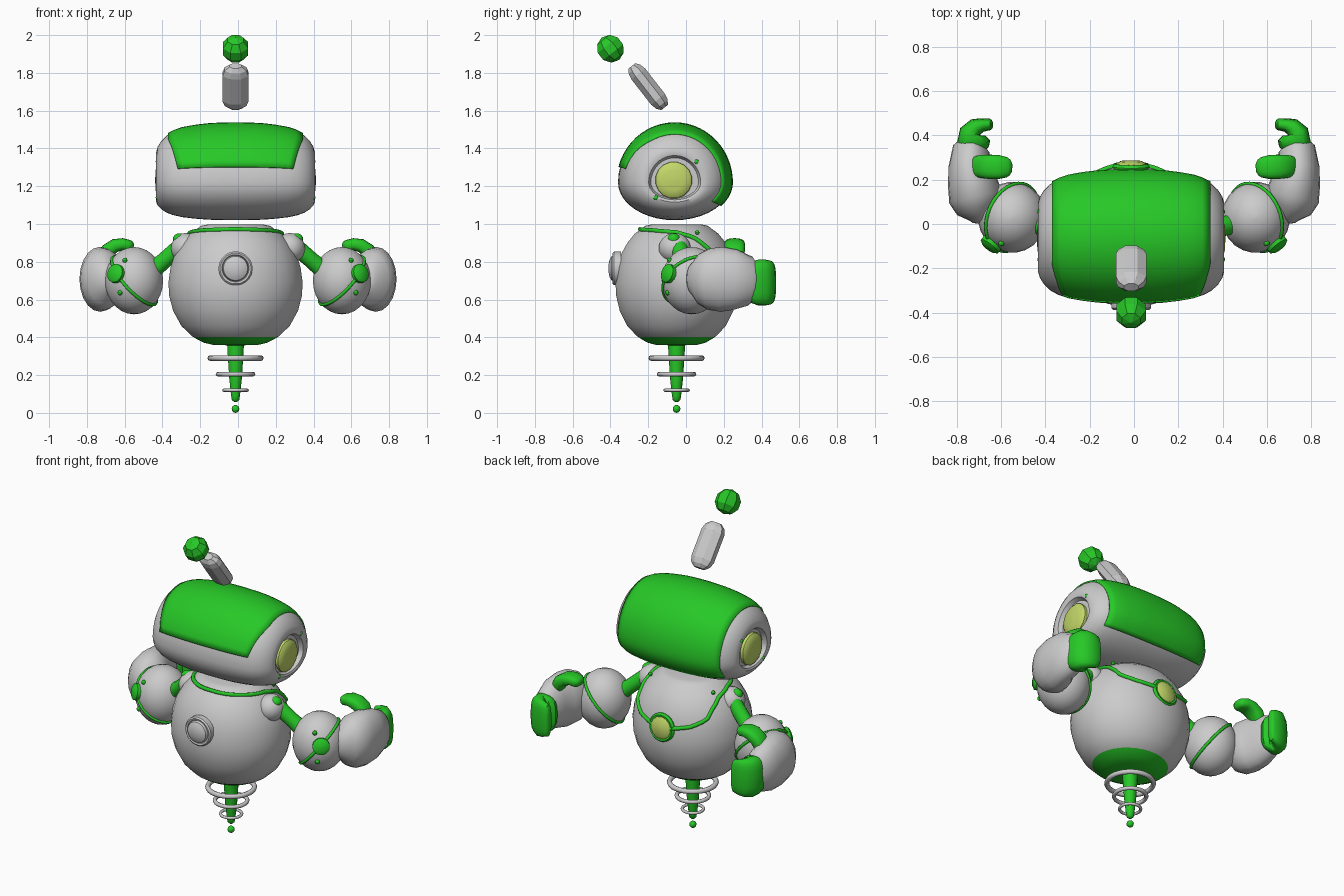
import bpy, bmesh, math
from mathutils import Vector

if "Cube" in bpy.data.objects:
    bpy.data.objects.remove(bpy.data.objects["Cube"])

X0 = -0.013   # centre line of head and body
smooth = []


def material(name, col):
    m = bpy.data.materials.new(name)
    m.diffuse_color = col
    m.use_nodes = True
    m.node_tree.nodes["Principled BSDF"].inputs["Base Color"].default_value = m.diffuse_color
    return m


GREEN = material("green", (0.02, 0.58, 0.02, 1))
LIME = material("lime", (0.54, 0.68, 0.14, 1))


def finish(ob, mat, flat=False, mirror=False, x0=0.0):
    bpy.context.collection.objects.link(ob)
    if mat:
        ob.data.materials.append(mat)
    if mirror:
        ob.modifiers.new("mirror", "MIRROR").use_clip = False
    ob.location.x = x0
    if not flat and ob.type == "MESH":
        smooth.append(ob)
    return ob


def skin(name, rings, mat=None, closed=True, **kw):
    """Bridge a list of equal-length point rings, capping the ends if closed."""
    bm = bmesh.new()
    vs = [[bm.verts.new(p) for p in ring] for ring in rings]
    n = len(vs[0])
    for a, b in zip(vs, vs[1:]):
        for i in range(n if closed else n - 1):
            j = (i + 1) % n
            bm.faces.new((a[i], a[j], b[j], b[i]))
    if closed:
        bm.faces.new(vs[0])
        bm.faces.new(vs[-1])
    bmesh.ops.recalc_face_normals(bm, faces=bm.faces[:])
    me = bpy.data.meshes.new(name)
    bm.to_mesh(me)
    bm.free()
    return finish(bpy.data.objects.new(name, me), mat, **kw)


def lathe(name, profile, mat=None, origin=(0, 0, 0), axis=(0, 0, 1), n=24, sx=1, sy=1, **kw):
    q = Vector(axis).to_track_quat("Z", "Y")
    rings = [[Vector(origin) + q @ Vector((r * sx * math.cos(2 * math.pi * (i + .5) / n),
                                           r * sy * math.sin(2 * math.pi * (i + .5) / n), h))
              for i in range(n)] for r, h in profile]
    return skin(name, rings, mat, **kw)


def ellipsoid(name, c, semi, mat=None, n=24, m=14, **kw):
    prof = [(max(math.sin(math.pi * k / m), .005), -semi[2] * math.cos(math.pi * k / m))
            for k in range(m + 1)]
    return lathe(name, prof, mat, c, n=n, sx=semi[0], sy=semi[1], **kw)


def limb(name, path, mat=None, n=20, power=1.0, **kw):
    """Loft of (x, y, z, side radius, up radius) sections, rounded at both ends."""
    P = [Vector(p[:3]) for p in path]
    rings = []
    for i, p in enumerate(path):
        t = (P[min(i + 1, len(P) - 1)] - P[max(i - 1, 0)]).normalized()
        side = t.cross(Vector((0, 0, 1))).normalized()
        up = side.cross(t)
        end = -1 if i == 0 else 1 if i == len(P) - 1 else 0
        caps = {-1: [(.45, -.5), (.8, -.3), (1, 0)], 0: [(1, 0)], 1: [(1, 0), (.8, .3), (.45, .5)]}[end]
        for k, d in caps:
            ring = []
            for j in range(n):
                a = 2 * math.pi * j / n
                c, s = math.cos(a), math.sin(a)
                c, s = (math.copysign(abs(v) ** power, v) for v in (c, s))
                ring.append(P[i] + t * d * p[3] + side * c * p[3] * k + up * s * p[4] * k)
            rings.append(ring)
    return skin(name, rings, mat, **kw)


def wire(name, pts, r, mat):
    cu = bpy.data.curves.new(name, "CURVE")
    cu.dimensions, cu.bevel_depth, cu.bevel_resolution = "3D", r, 2
    sp = cu.splines.new("POLY")
    sp.points.add(len(pts) - 1)
    for q, p in zip(sp.points, pts):
        q.co = (*p, 1)
    sp.use_cyclic_u = True
    return finish(bpy.data.objects.new(name, cu), mat)


def interp(table, v):
    for (a, fa), (b, fb) in zip(table, table[1:]):
        if v <= b:
            return fa + (fb - fa) * (v - a) / (b - a)
    return table[-1][1]


# head: barrel along x with dished ends
WIDTHS = [(0, 1), (.08, .996), (.15, .984), (.22, .955), (.28, .92), (.33, .865), (.365, .80)]
ENDS = [(.393, .71), (.412, .61), (.42, .52), (.415, .46), (.39, .42)]


def head_point(x, s, a):
    h = .31 if math.sin(a) > 0 else .20
    return Vector((x, -.06 + .30 * s * math.cos(a), 1.22 + h * s * math.sin(a)))


half = WIDTHS[1:] + ENDS
sections = [(-x, s) for x, s in reversed(half)] + [(0, 1)] + half
skin("head", [[head_point(x, s, 2 * math.pi * i / 40) for i in range(40)] for x, s in sections], x0=X0)

# green panel wrapping over the head
rows = []
for k in range(31):
    deg = -37 + 202 * k / 30
    a = math.radians(deg)
    w = .355 - .05 * max(0, (deg - 120) / 45)
    rows.append([head_point(w * t / 10, interp(WIDTHS, abs(w * t / 10)) + .008, a) for t in range(-10, 11)])
panel = skin("head_panel", rows, GREEN, closed=False, x0=X0)
sol = panel.modifiers.new("thickness", "SOLIDIFY")
sol.thickness, sol.offset = .012, 0

# ears
lathe("ear_disc", [(.1, -.03), (.097, .02), (.085, .03), (.055, .037), (.002, .04)], LIME,
      (.386, -.065, 1.232), (1, 0, 0), n=16, mirror=True, x0=X0)
for i, (y, z) in enumerate([(-.16, 1.14), (.055, 1.33)]):
    ellipsoid(f"ear_stud_{i}", (.412, y, z), (.012, .014, .014), GREEN, n=8, m=6, mirror=True, x0=X0)

# low-poly antenna
AX = Vector((0, -.16, .205)).normalized()
lathe("antenna_rod", [(.035, -.14), (.062, -.118), (.074, -.085), (.074, .085), (.062, .118), (.035, .14)],
      None, (0, -.20, 1.727), AX, n=8, sx=1, sy=.68, flat=True, x0=X0)
lathe("antenna_ball", [(.075 * math.sin(math.pi * k / 5) + .001, -.075 * math.cos(math.pi * k / 5))
                       for k in range(6)], GREEN, (0, -.40, 1.928), AX, n=8, flat=True, x0=X0)

# body
BODY = [(.19, .385), (.23, .405), (.288, .46), (.332, .54), (.353, .62), (.357, .69), (.346, .77),
        (.324, .84), (.288, .90), (.243, .95), (.205, .975), (.185, .99), (.15, .997)]
lathe("body", BODY, None, (0, -.05, 0), n=32, sy=.91, x0=X0)
lathe("body_base", [(.05, .358), (.12, .36), (.17, .372), (.21, .393), (.226, .403), (.19, .405)],
      GREEN, (0, -.05, 0), n=32, sy=.91, x0=X0)

# green neckline falling to the back pendant
NECK = [(0, .972), (50, .966), (90, .955), (112, .93), (125, .88), (133, .825), (150, .785), (180, .75)]
RADII = [(z, r) for r, z in BODY]
pts = []
for d in range(-180, 180, 6):
    z = interp(NECK, abs(d))
    r = interp(RADII, z) + .002
    a = math.radians(d)
    pts.append((X0 + r * math.sin(a), -.05 - .91 * r * math.cos(a), z))
wire("neckline", pts, .012, GREEN)
ellipsoid("neck_stud", (.22, .06, .955), (.012, .012, .012), GREEN, n=8, m=6, mirror=True, x0=X0)

# chest knob and back pendant
lathe("chest_knob", [(.09, 0), (.09, .035), (.082, .043), (.072, .04), (.069, .034), (.064, .05),
                     (.045, .06), (.02, .065), (.002, .066)], None, (0, -.345, .765), (0, -1, 0), x0=X0)
lathe("pendant_frame", [(.085, 0), (.088, .02), (.078, .033), (.065, .03)], GREEN,
      (0, .24, .75), (0, 1, .1), x0=X0)
lathe("pendant_gem", [(.07, 0), (.068, .032), (.05, .043), (.002, .047)], LIME,
      (0, .24, .75), (0, 1, .1), n=14, x0=X0)

# tail spike with hoops
lathe("tail_spike", [(.046, .37), (.042, .30), (.034, .18), (.024, .09), (.02, .068), (.008, .058)],
      GREEN, (0, -.05, 0), n=14, x0=X0)
ellipsoid("tail_tip", (0, -.05, .021), (.021, .021, .021), GREEN, n=12, m=8, x0=X0)
for i, (z, r, t) in enumerate([(.29, .134, .015), (.205, .093, .012), (.12, .061, .009)]):
    wire(f"tail_hoop_{i}", [(X0 + r * math.cos(k * math.pi / 16), -.05 + r * math.sin(k * math.pi / 16), z)
                            for k in range(32)], t, None)

# arms, mirrored across x
ellipsoid("shoulder", (.275, -.06, .872), (.08, .085, .08), mirror=True)
ellipsoid("shoulder_cap", (.31, -.065, .92), (.036, .035, .031), GREEN, n=14, m=8, mirror=True)
A, B = Vector((.30, -.04, .885)), Vector((.48, .01, .73))
lathe("upper_arm", [(.045, 0), (.043, (B - A).length / 2), (.05, (B - A).length)], GREEN, A, B - A,
      n=16, mirror=True)
C, S = Vector((.55, .03, .70)), (.155, .16, .178)
ellipsoid("forearm", C, S, mirror=True)


def on_forearm(d):
    return C + d / math.sqrt(sum((d[i] / S[i]) ** 2 for i in range(3)))


# forearm seam, knob and studs
N = Vector((.69, .32, -.65)).normalized()
U = N.cross(Vector((0, 0, 1))).normalized()
V = N.cross(U)
for s, side in ((1, "right"), (-1, "left")):
    ring = [on_forearm(U * math.cos(k * math.pi / 24) + V * math.sin(k * math.pi / 24)) for k in range(48)]
    wire(f"forearm_seam_{side}", [(p.x * s, p.y, p.z) for p in ring], .009, GREEN)
K = Vector((.09, -.115, .035))
lathe("elbow_knob", [(.05, -.02), (.05, .012), (.035, .022), (.002, .025)], GREEN, on_forearm(K), K,
      n=16, mirror=True)
for i, d in enumerate([(.05, -.12, .11), (.07, -.12, -.06)]):
    ellipsoid(f"forearm_stud_{i}", on_forearm(Vector(d)), (.014, .014, .014), GREEN, n=8, m=6, mirror=True)

# mitten hand with curled fingers and thumb
limb("hand", [(.69, .04, .71, .06, .09), (.703, .07, .71, .10, .135), (.715, .12, .708, .122, .163),
              (.73, .19, .707, .112, .172), (.745, .26, .705, .093, .16), (.735, .34, .697, .083, .13),
              (.725, .365, .695, .06, .10)], mirror=True)
limb("fingers", [(.722, .35, .69, .078, .11), (.735, .385, .69, .065, .122), (.738, .415, .69, .05, .122),
                 (.715, .438, .69, .04, .118), (.685, .447, .69, .031, .112), (.65, .45, .69, .026, .10)],
     GREEN, power=.7, mirror=True)
limb("thumb", [(.575, .256, .885, .046, .03), (.61, .257, .893, .054, .032), (.65, .258, .886, .055, .036),
               (.69, .26, .86, .052, .038), (.715, .26, .81, .045, .035)], GREEN, power=.75, mirror=True)

# smooth shading with crisp edges
for ob in bpy.context.selected_objects:
    ob.select_set(False)
for ob in smooth:
    ob.select_set(True)
bpy.context.view_layer.objects.active = smooth[0]
bpy.ops.object.shade_smooth_by_angle(angle=math.radians(42))
